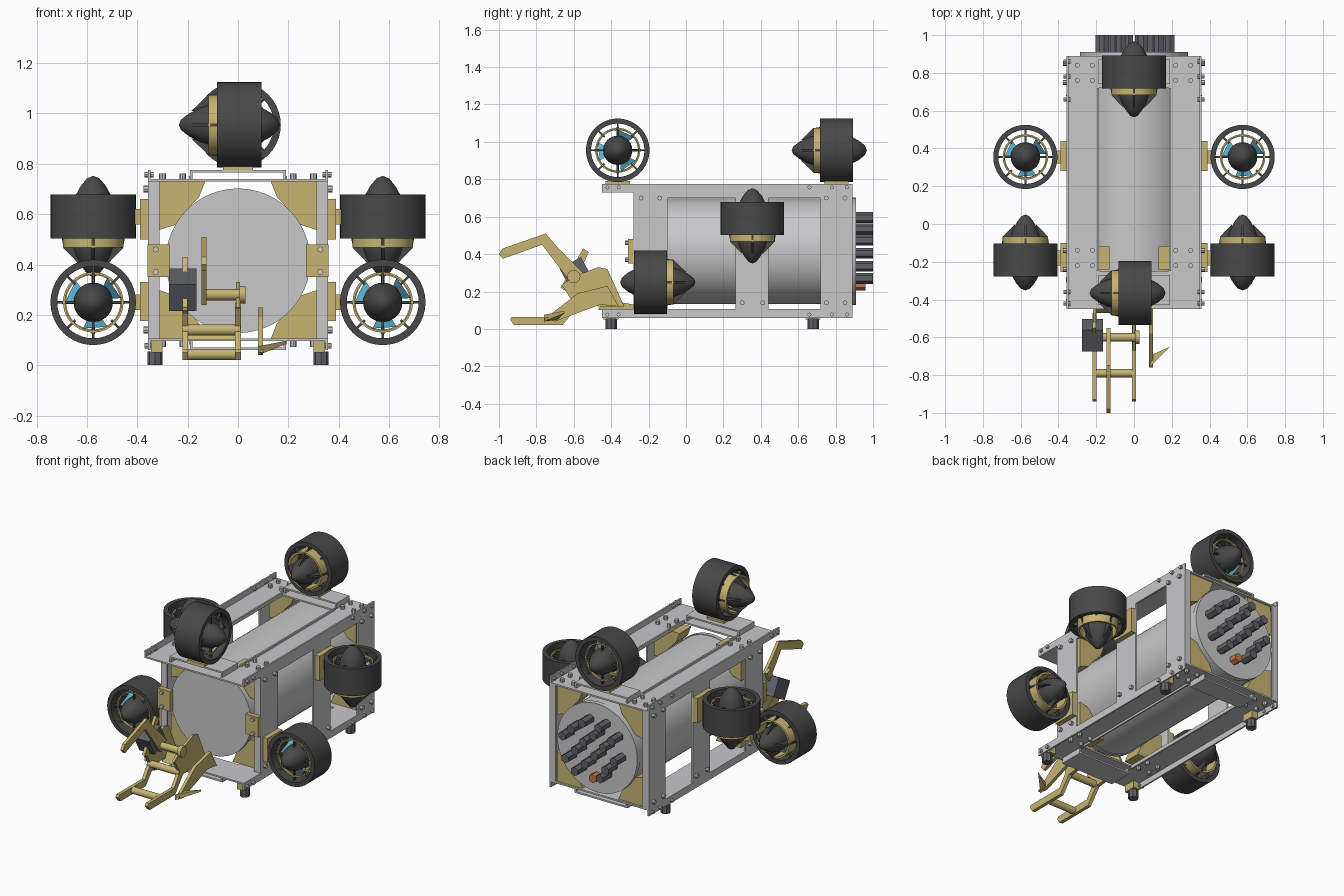
import bpy, bmesh, math
from mathutils import Vector, Matrix

cube = bpy.data.objects.get("Cube")
if cube:
    bpy.data.objects.remove(cube)


def material(name, r, g, b):
    m = bpy.data.materials.new(name)
    m.use_nodes = True
    m.diffuse_color = (r, g, b, 1)
    m.node_tree.nodes["Principled BSDF"].inputs["Base Color"].default_value = (r, g, b, 1)
    return m


GREY = material("light_grey", .58, .58, .59)
DARK = material("dark_grey", .065, .065, .065)
SLATE = material("slate", .12, .125, .14)
BRASS = material("brass", .57, .46, .17)
BLUE = material("blue", .1, .46, .64)
ORANGE = material("orange", .56, .17, .07)


def finish(name, bm, mat, place=None, smooth=False):
    bmesh.ops.recalc_face_normals(bm, faces=bm.faces)
    mesh = bpy.data.meshes.new(name)
    bm.to_mesh(mesh)
    bm.free()
    mesh.materials.append(mat)
    ob = bpy.data.objects.new(name, mesh)
    bpy.context.collection.objects.link(ob)
    if place:
        ob.matrix_world = place
    if smooth:
        bpy.ops.object.select_all(action='DESELECT')
        ob.select_set(True)
        bpy.context.view_layer.objects.active = ob
        bpy.ops.object.shade_smooth_by_angle(angle=math.radians(35))
    return ob


def add_box(bm, lo, hi, turn=Matrix()):
    lo, hi = Vector(lo), Vector(hi)
    m = turn @ Matrix.Translation((lo + hi) / 2) @ Matrix.Diagonal((*(hi - lo), 1))
    bmesh.ops.create_cube(bm, size=1, matrix=m)


def box(name, lo, hi, mat, place=None):
    bm = bmesh.new()
    add_box(bm, lo, hi)
    return finish(name, bm, mat, place)


def add_prism(bm, low, high):
    a = [bm.verts.new(p) for p in low]
    b = [bm.verts.new(p) for p in high]
    bm.faces.new(a)
    bm.faces.new(b[::-1])
    for i in range(len(a)):
        j = (i + 1) % len(a)
        bm.faces.new((a[i], b[i], b[j], a[j]))


def side_plate(name, pts, x, mat, thick=.02):
    """Outline in y and z, given thickness along x."""
    bm = bmesh.new()
    add_prism(bm, [(x - thick / 2, *p) for p in pts], [(x + thick / 2, *p) for p in pts])
    return finish(name, bm, mat)


def add_rod(bm, p, q, r, sides):
    p, q = Vector(p), Vector(q)
    rot = (q - p).to_track_quat('Z', 'Y').to_matrix().to_4x4()
    bmesh.ops.create_cone(bm, cap_ends=True, segments=sides, radius1=r, radius2=r,
                          depth=(q - p).length, matrix=Matrix.Translation((p + q) / 2) @ rot)


def rod(name, p, q, r, mat, sides=20):
    bm = bmesh.new()
    add_rod(bm, p, q, r, sides)
    return finish(name, bm, mat, smooth=sides > 8)


def lathe(name, profile, mat, place, closed=False, steps=40):
    bm = bmesh.new()
    verts = [bm.verts.new((r, 0, z)) for r, z in profile]
    edges = [bm.edges.new(e) for e in zip(verts, verts[1:])]
    if closed:
        edges.append(bm.edges.new((verts[-1], verts[0])))
    bmesh.ops.spin(bm, geom=verts + edges, cent=(0, 0, 0), axis=(0, 0, 1),
                   angle=math.tau, steps=steps)
    bmesh.ops.remove_doubles(bm, verts=bm.verts, dist=.0005)
    return finish(name, bm, mat, place, True)


def tube(name, r0, r1, z0, z1, mat, place):
    lathe(name, [(r0, z0), (r1, z0), (r1, z1), (r0, z1)], mat, place, True)


def thruster(label, centre, nose):
    """Ducted propeller whose domed nose points along the given direction."""
    rot = Vector((0, 0, 1)).rotation_difference(Vector(nose)).to_matrix().to_4x4()
    place = Matrix.Translation(centre) @ rot
    tube(label + "_duct", .143, .17, -.0875, .0875, DARK, place)
    tube(label + "_guard_ring", .108, .12, -.123, -.04, BRASS, place)
    tube(label + "_nose_ring", .112, .12, .045, .06, BRASS, place)
    lathe(label + "_hub", [(0, .162), (.025, .152), (.05, .122), (.07, .085), (.078, .04),
                           (.078, -.12), (.068, -.155), (.045, -.2), (.02, -.232), (0, -.24)],
          DARK, place)
    spokes, blades = bmesh.new(), bmesh.new()
    for i in range(8):
        turn = Matrix.Rotation(math.tau * i / 8, 4, 'Z')
        add_box(spokes, (.1, -.005, -.08), (.15, .005, -.055), turn)
        add_box(spokes, (.1, -.005, .045), (.15, .005, .06), turn)
    for i in range(4):
        turn = Matrix.Rotation(math.tau * i / 4, 4, 'Z')
        fin = [(.06, -.08), (.125, -.085), (.118, -.125), (.055, -.19)]
        add_prism(spokes, *[[turn @ Vector((r, s, z)) for r, z in fin] for s in (-.006, .006)])
        add_box(spokes, (.07, -.005, .045), (.12, .005, .06), turn)
    finish(label + "_struts", spokes, DARK, place)
    for i in range(3):
        a, b = math.tau * i / 3 + .2, math.tau * i / 3 + 1.0
        quad = [(.07, a, -.025), (.112, a - .05, -.03), (.112, b + .05, .03), (.07, b, .025)]
        add_prism(blades, *[[(r * math.cos(t), r * math.sin(t), z + d) for r, t, z in quad]
                            for d in (0, .008)])
    finish(label + "_propeller", blades, BLUE, place)


# Thrusters
for side, s in (("left", 1), ("right", -1)):
    thruster("forward_thruster_" + side, (s * .575, -.19, .25), (0, -1, 0))
    thruster("lift_thruster_" + side, (s * .575, .355, .59), (0, 0, 1))
thruster("top_front_thruster", (.005, -.365, .955), (1, 0, 0))
thruster("top_rear_thruster", (0, .805, .955), (0, 1, 0))

# Pressure hull with end caps
MID = .415
rod("hull", (0, -.26, MID), (0, .88, MID), .283, GREY, 64)
rod("front_cap", (0, -.275, MID), (0, -.25, MID), .287, GREY, 64)
rod("rear_cap", (0, .88, MID), (0, .91, MID), .287, GREY, 64)

# Cable connectors on the rear cap
rows = {.595: (-.07, .05), .535: (-.16, -.03, .13), .475: (-.1, .04, .19),
        .405: (-.18, -.04, .1), .335: (-.12, .03, .17), .27: (-.08, .1)}
bm = bmesh.new()
for z, xs in rows.items():
    for x in xs:
        add_rod(bm, (x, .9, z), (x, 1, z), .029, 6)
finish("connectors", bm, SLATE)
rod("orange_connector", (0, .9, .235), (0, .96, .235), .029, ORANGE, 6)


def mirrored_box(name, lo, hi, mat):
    """A box on the left and its twin on the right."""
    box(name + "_left", lo, hi, mat)
    box(name + "_right", (-hi[0], lo[1], lo[2]), (-lo[0], hi[1], hi[2]), mat)


# Side panels, made of posts and strips around two windows
for name, y0, y1 in (("front", -.28, -.1), ("middle", .265, .44), ("rear", .72, .89)):
    mirrored_box(name + "_post", (.345, y0, .1), (.357, y1, .7), GREY)
mirrored_box("upper_strip", (.345, -.28, .7), (.357, .89, .735), GREY)
for name, y in (("front", -.28), ("rear", .88)):
    mirrored_box(name + "_post_flange", (.312, y, .1), (.345, y + .01, .73), GREY)

# Upper and lower decks: angle rails, cross plates, mounting trays
for level, up in (("upper", 1), ("lower", -1)):
    def span(a, b):
        zs = sorted((.4175 + up * a, .4175 + up * b))
        return zs

    def deck(name, x0, x1, y0, y1, a, b, twin=True):
        z0, z1 = span(a, b)
        (mirrored_box if twin else box)(level + name, (x0, y0, z0), (x1, y1, z1), GREY)

    deck("_rail_plate", .19, .357, -.45, .89, .312, .322)
    deck("_rail_edge", .347, .357, -.45, .89, .318, .358)
    deck("_rail_inner_edge", .185, .195, -.25, .72, .312, .335)
    for name, y0, y1 in (("_front", -.45, -.25), ("_rear", .72, .89)):
        deck(name + "_cross_plate", -.19, .19, y0, y1, .312, .322, False)
        deck(name + "_tray", -.19, .19, y0 + .02, y1 - .02, .348, .358, False)
        deck(name + "_tray_leg", .18, .19, y0 + .02, y1 - .02, .32, .35)

# Hull cradles in the four corners, front and rear
for name, y0, y1 in (("front", -.24, -.12), ("rear", .765, .878)):
    bm = bmesh.new()
    for sx in (1, -1):
        for sz in (1, -1):
            pts = [(.312, .313), (.13, .313), (.155, .25), (.2, .203), (.25, .14), (.312, .12)]
            add_prism(bm, *[[(sx * x, y, .4175 + sz * z) for x, z in pts] for y in (y0, y1)])
    finish(name + "_cradles", bm, BRASS)

# Brass brackets, thruster mounts and feet
mirrored_box("cap_clamp", (.27, -.31, .35), (.36, -.28, .48), BRASS)
mirrored_box("forward_mount", (.357, -.255, .175), (.39, -.1, .33), BRASS)
mirrored_box("lift_mount", (.357, .28, .5), (.39, .44, .66), BRASS)
mirrored_box("forward_mount_pad", (.385, -.22, .22), (.41, -.14, .28), BRASS)
mirrored_box("lift_mount_pad", (.385, .32, .56), (.41, .39, .62), BRASS)
box("top_front_mount", (-.06, -.43, .775), (.06, -.3, .79), BRASS)
box("top_rear_mount", (-.06, .74, .775), (.06, .87, .79), BRASS)
for name, y in (("front", -.4), ("rear", .68)):
    mirrored_box(name + "_foot_block", (.3, y - .04, .05), (.345, y + .04, .096), BRASS)
    for side, x in (("left", .33), ("right", -.33)):
        rod(name + "_foot_" + side, (x, y, 0), (x, y, .055), .03, SLATE, 8)

# Bolt heads
bm = bmesh.new()
for s in (1, -1):
    for y in (-.24, -.14, .3, .41, .75, .85):
        for z in (.14, .7):
            if z < .5 or not .2 < y < .5:
                add_rod(bm, (s * .35, y, z), (s * .375, y, z), .013, 8)
    for y in (-.42, -.36, .66, .78, .86):
        for z in (.077, .757):
            add_rod(bm, (s * .335, y, z), (s * .372, y, z), .011, 8)
    for y in (-.22, -.14, .76, .84):
        for x in (.22, .3):
            for z in (.085, .75):
                add_rod(bm, (s * x, y, z - .012), (s * x, y, z + .012), .013, 8)
    for z in (.37, .46):
        add_rod(bm, (s * .327, -.325, z), (s * .327, -.3, z), .012, 8)
finish("bolts", bm, GREY)

# Gripper: side plates, claws, cross rods, motor
frame = [(-.67, .23), (-.6, .2), (-.47, .12), (-.33, .12), (-.42, .32), (-.47, .33), (-.6, .28)]
lower = [(-.94, .05), (-.92, .02), (-.66, .02), (-.58, .12), (-.47, .13), (-.6, .25), (-.66, .23),
         (-.61, .15), (-.67, .065), (-.93, .065)]
for name, x in (("right", -.21), ("left", 0)):
    side_plate("gripper_frame_" + name, frame, x, BRASS, .016)
    side_plate("lower_claw_" + name, lower, x, BRASS, .022)
side_plate("upper_claw", [(-1, .4), (-.98, .43), (-.75, .51), (-.69, .44), (-.55, .3), (-.61, .24),
                          (-.77, .45), (-.98, .375)], -.135, BRASS)
side_plate("upper_link", [(-.67, .22), (-.55, .43), (-.52, .41), (-.62, .19)], -.21, BRASS)
side_plate("gripper_base", [(-.47, .1), (-.28, .1), (-.28, .13), (-.44, .16)], -.11, BRASS, .21)
for name, y, z, x0 in (("pivot", -.6, .28, -.14), ("middle", -.6, .14, -.22),
                       ("tip", -.79, .043, -.22)):
    rod(name + "_rod", (x0, y, z), (.01, y, z), .022, BRASS)
rod("pivot_collar", (.005, -.6, .28), (.03, -.6, .28), .035, BRASS)
tilt = Matrix.Translation((-.22, -.59, .3)) @ Matrix.Rotation(.5, 4, 'X')
box("gripper_motor", (-.055, -.065, -.06), (.055, .065, .06), SLATE, tilt)

# Small outer finger with a turned tip
side_plate("outer_finger", [(-.42, .23), (-.36, .12), (-.46, .13), (-.7, .04), (-.76, .05),
                            (-.58, .19)], .09, BRASS)
bm = bmesh.new()
tip = [(.08, -.76), (.19, -.65), (.1, -.69)]
add_prism(bm, [(x, y, .04 + (x - .08) * .4) for x, y in tip],
          [(x, y, .075 + (x - .08) * .2) for x, y in tip])
finish("outer_finger_tip", bm, BRASS)
